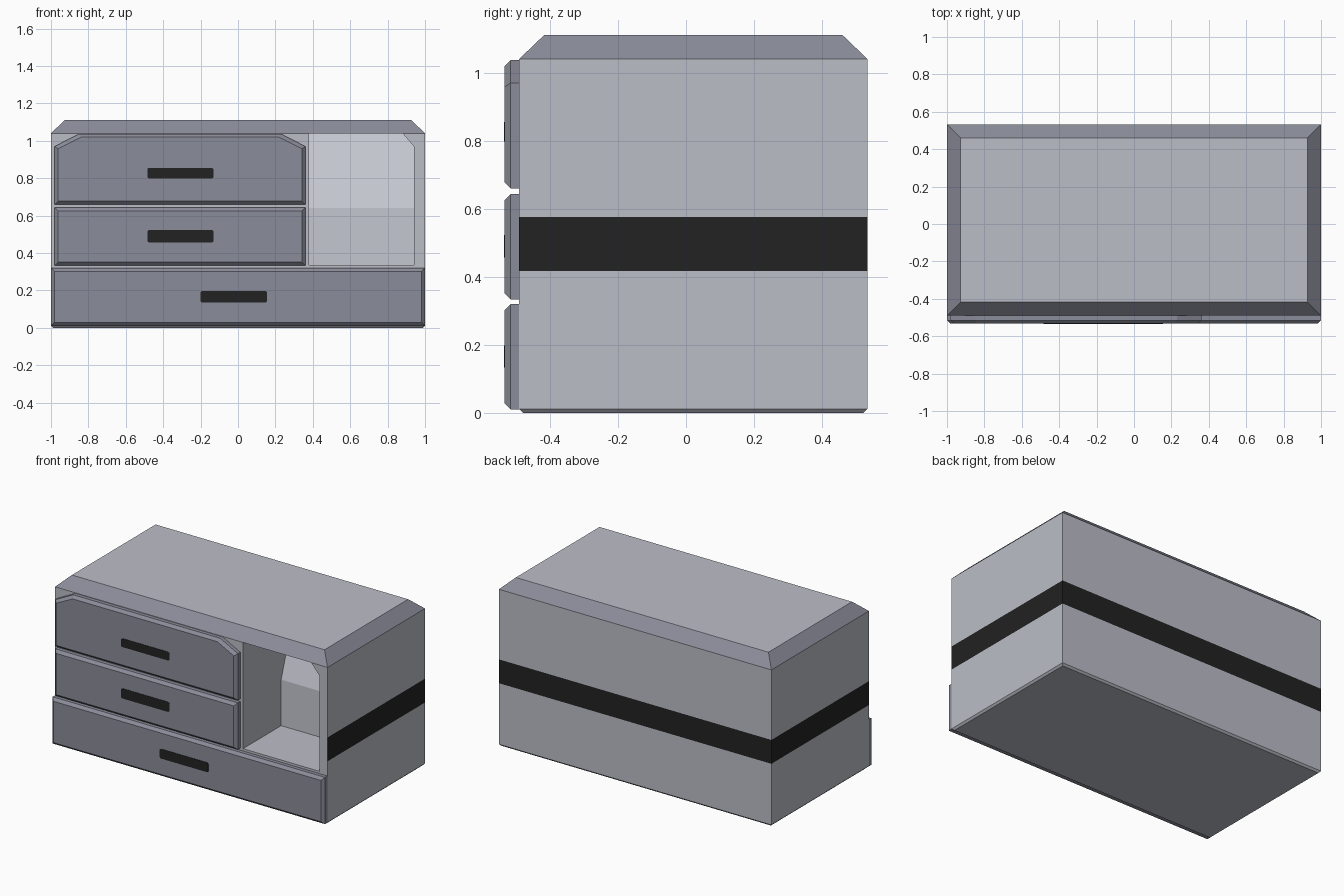
import bpy, bmesh

if "Cube" in bpy.data.objects:
    bpy.data.objects.remove(bpy.data.objects["Cube"])


def material(name, rgb):
    m = bpy.data.materials.new(name)
    m.diffuse_color = (*rgb, 1)
    m.use_nodes = True
    m.node_tree.nodes["Principled BSDF"].inputs["Base Color"].default_value = m.diffuse_color
    return m


LIGHT = material("light grey", (0.50, 0.515, 0.575))
DARK = material("slate grey", (0.255, 0.262, 0.32))
BLACK = material("near black", (0.016, 0.016, 0.016))
PALE = material("pale grey", (0.56, 0.575, 0.63))
MATS = [LIGHT, DARK, BLACK, PALE]


class Builder:
    """Collects polygons, sharing vertices at equal positions."""

    def __init__(self):
        self.bm, self.cache = bmesh.new(), {}

    def face(self, pts, mat=0):
        vs = []
        for p in pts:
            k = tuple(round(c, 4) for c in p)
            if k not in self.cache:
                self.cache[k] = self.bm.verts.new(k)
            vs.append(self.cache[k])
        self.bm.faces.new(vs).material_index = mat

    def finish(self, name):
        bmesh.ops.recalc_face_normals(self.bm, faces=self.bm.faces[:])
        me = bpy.data.meshes.new(name)
        self.bm.to_mesh(me)
        self.bm.free()
        for m in MATS:
            me.materials.append(m)
        ob = bpy.data.objects.new(name, me)
        bpy.context.collection.objects.link(ob)
        return ob


def ring(inset, z):
    x, y0, y1 = 1 - inset, YF + inset, YB - inset
    return [(-x, y0, z), (x, y0, z), (x, y1, z), (-x, y1, z)]


YF, YB, YD = -0.49, 0.533, -0.533      # body front, body back, drawer front
TOP, BASE = 1.04, 0.012
S0, S1 = 0.417, 0.575                  # stripe heights
NL, NR, NB = 0.38, 0.94, 0.335         # niche left, right, bottom
KINK = 0.64                            # niche back leans away above here

# Cabinet body
b = Builder()
levels = [ring(0.012, 0), ring(0, BASE), ring(0, S0), ring(0, S1),
          ring(0, TOP), ring(0.073, 1.11)]
b.face(levels[0])
b.face(levels[-1])
row_mats = [0, 0, 2, 0, 1]
for i, mat in enumerate(row_mats):
    lo, hi = levels[i], levels[i + 1]
    for s in range(4):
        if s == 0 and 0 < i < 4:
            continue                   # front is built around the niche
        t = (s + 1) % 4
        cut = [(NL, YF, TOP), (0.88, YF, TOP)] if s == 0 and i == 4 else []
        b.face([lo[s]] + cut + [lo[t], hi[t], hi[s]], mat)

# Front wall and open niche
opening = [(NL, NB), (NR, NB), (NR, KINK), (NR, 0.97), (0.88, TOP),
           (NL, TOP), (NL, KINK)]
outer = [(NL, TOP), (-1, TOP), (-1, S1), (-1, S0), (-1, BASE), (1, BASE),
         (1, S0), (1, S1), (1, TOP), (0.88, TOP), (NR, 0.97), (NR, KINK),
         (NR, NB), (NL, NB), (NL, KINK)]
b.face([(x, YF, z) for x, z in outer])


def back(p):
    return (p[0], -0.09 + max(0, p[1] - KINK) * 0.335, p[1])


for i, p in enumerate(opening):
    q = opening[(i + 1) % len(opening)]
    b.face([(p[0], YF, p[1]), (q[0], YF, q[1]), back(q), back(p)])
b.face([back(opening[i]) for i in (0, 1, 2, 6)], 3)
b.face([back(opening[i]) for i in (2, 3, 4, 5, 6)], 3)
b.finish("cabinet_body")


def panel(name, outline, inner, y_back, y_mid, y_front, mat):
    """Slab facing -y whose front edge is bevelled from outline to inner."""
    p = Builder()
    rings = [[(x, y, z) for x, z in o] for o, y in
             ((outline, y_back), (outline, y_mid), (inner, y_front))]
    p.face(rings[0], mat)
    p.face(rings[2], mat)
    n = len(outline)
    for a, c in zip(rings, rings[1:]):
        for i in range(n):
            j = (i + 1) % n
            p.face([a[i], a[j], c[j], c[i]], mat)
    return p.finish(name)


def outline(x0, x1, z0, z1, cx, cz, corners):
    """Rectangle with clipped top corners, or all corners."""
    top = [(x1, z1 - cz), (x1 - cx, z1), (x0 + cx, z1), (x0, z1 - cz)]
    bottom = [(x0, z0 + cz), (x0 + cx, z0), (x1 - cx, z0), (x1, z0 + cz)]
    if corners == 0:
        return [(x0, z0), (x1, z0), (x1, z1), (x0, z1)]
    return (bottom if corners == 4 else [(x0, z0), (x1, z0)]) + top


# Drawers with flush handle plates
drawers = [("top", -0.98, 0.36, 0.66, 1.037, 2, -0.485, 0.798, 0.855),
           ("middle", -0.98, 0.36, 0.333, 0.643, 0, -0.485, 0.457, 0.523),
           ("bottom", -1.0, 1.0, 0.01, 0.32, 0, -0.2, 0.134, 0.198)]
B = 0.018
for name, x0, x1, z0, z1, c, hx, h0, h1 in drawers:
    panel(name + "_drawer", outline(x0, x1, z0, z1, 0.13, 0.067, c),
          outline(x0 + B, x1 - B, z0 + B, z1 - B, 0.122, 0.062, c),
          YF + 0.001, YD + B, YD, 1)
    shape = outline(hx, hx + 0.355, h0, h1, 0.007, 0.007, 4)
    panel(name + "_handle", shape, shape, YD + 0.003, YD, YD - 0.002, 2)
